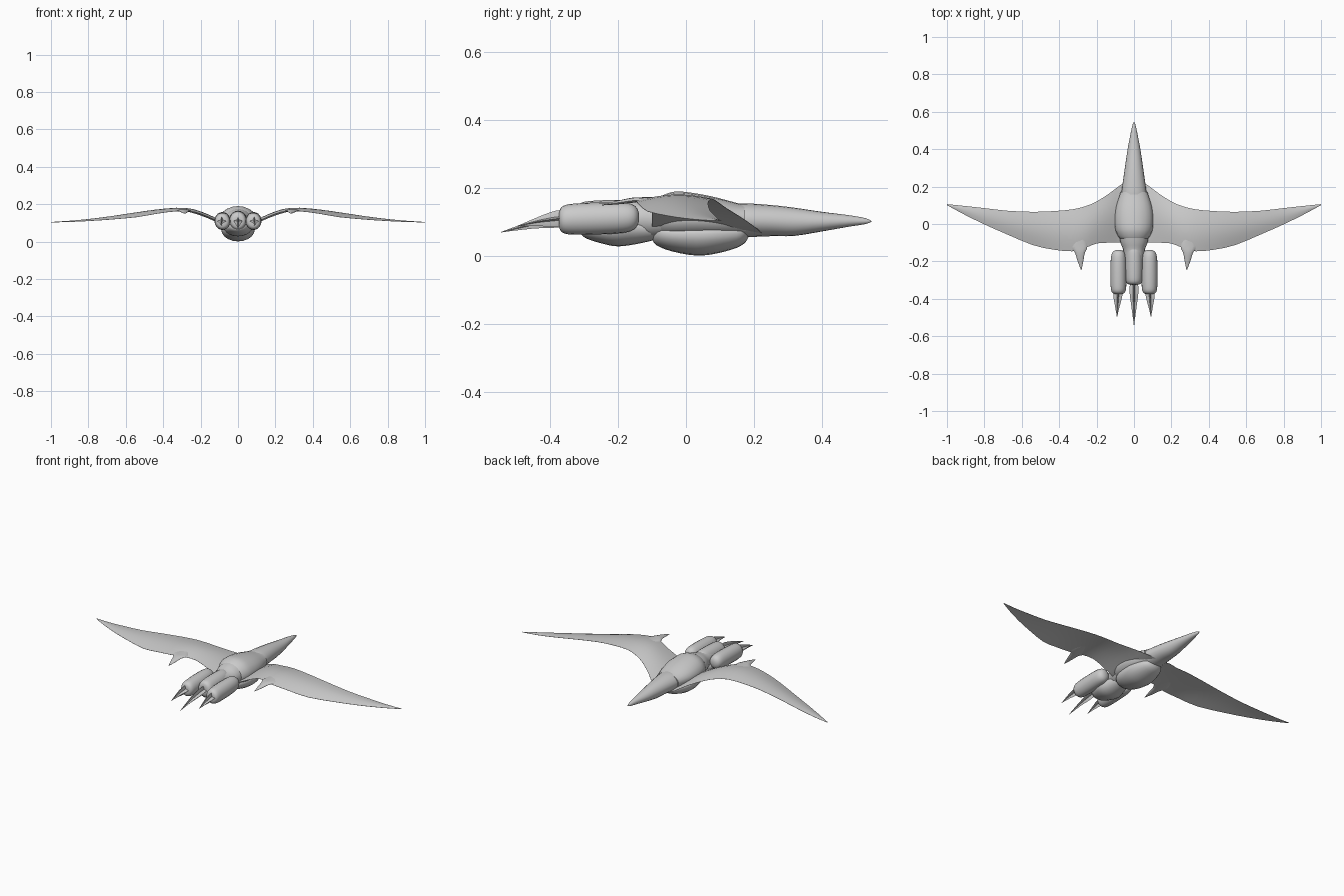
import bpy, bmesh, math


def finish(name, bm, mirror=False):
    bmesh.ops.recalc_face_normals(bm, faces=bm.faces)
    me = bpy.data.meshes.new(name)
    bm.to_mesh(me)
    bm.free()
    for p in me.polygons:
        p.use_smooth = True
    me.set_sharp_from_angle(angle=math.radians(40))
    ob = bpy.data.objects.new(name, me)
    bpy.context.collection.objects.link(ob)
    if mirror:
        ob.modifiers.new("Mirror", 'MIRROR')
    return ob


def resample(rows, steps):
    """Catmull-Rom interpolation of stations."""
    out = []
    for i in range(len(rows) - 1):
        a, b, c, d = (rows[max(0, min(len(rows) - 1, i + k))] for k in (-1, 0, 1, 2))
        for s in range(steps):
            t = s / steps
            out.append([q + 0.5 * t * (r - p + t * (2*p - 5*q + 4*r - s4 + t * (3*(q - r) + s4 - p)))
                        for p, q, r, s4 in zip(a, b, c, d)])
    out.append(list(rows[-1]))
    return out


def skin(bm, rings):
    vs = [[bm.verts.new(p) for p in r] for r in rings]
    n = len(vs[0])
    for a, b in zip(vs, vs[1:]):
        for i in range(n):
            bm.faces.new((a[i], a[(i + 1) % n], b[(i + 1) % n], b[i]))
    bm.faces.new(vs[0])
    bm.faces.new(vs[-1])


def loft(name, rows, n=20, mirror=False, steps=3):
    """Rows: y, x centre, z centre, half width, height up, height down."""
    bm = bmesh.new()
    rings = []
    for y, x, z, w, up, dn in resample(rows, steps):
        ring = []
        for k in range(n):
            c, s = math.cos(2 * math.pi * k / n), math.sin(2 * math.pi * k / n)
            ring.append((x + max(w, .0008) * c, y, z + max(up if s > 0 else dn, .0008) * s))
        rings.append(ring)
    skin(bm, rings)
    return finish(name, bm, mirror)


# long beak-like nose
loft("nose", [(.14, 0, .105, .066, .048, .05), (.175, 0, .105, .066, .05, .05),
              (.25, 0, .103, .056, .047, .045), (.32, 0, .1, .046, .042, .041),
              (.40, 0, .1, .034, .03, .028), (.48, 0, .102, .019, .018, .016),
              (.53, 0, .102, .008, .009, .008), (.547, 0, .102, .001, .001, .001)])

# upper shell of the body
loft("back_shell", [(-.08, 0, .11, .07, .06, .05), (-.07, 0, .11, .082, .068, .055),
                    (-.03, 0, .11, .1, .08, .06), (.03, 0, .11, .104, .074, .06),
                    (.09, 0, .11, .096, .062, .06), (.15, 0, .11, .078, .046, .055),
                    (.172, 0, .11, .072, .042, .05)])

# rounded keel under the body
loft("belly", [(-.1, 0, .06, .02, .01, .012), (-.085, 0, .065, .055, .03, .035),
               (-.04, 0, .065, .08, .03, .052), (.03, 0, .065, .09, .03, .064),
               (.09, 0, .065, .085, .03, .058), (.15, 0, .065, .063, .025, .041),
               (.175, 0, .065, .04, .02, .025), (.185, 0, .065, .01, .01, .008)])

# waist joining the body to the engines
loft("waist", [(-.19, 0, .11, .05, .05, .05), (-.14, 0, .11, .057, .05, .055),
               (-.1, 0, .11, .072, .06, .06), (-.06, 0, .11, .078, .068, .06)])

# under-tail pod
loft("tail_pod", [(-.31, 0, .08, .02, .02, .015), (-.295, 0, .08, .045, .03, .028),
                  (-.25, 0, .08, .07, .03, .043), (-.2, 0, .08, .078, .03, .052),
                  (-.14, 0, .08, .06, .03, .044), (-.08, 0, .08, .045, .03, .03)])


def engine(name, x, y0, y1, z0, z1, r, h, mirror):
    prof = [(0, .2), (.012, .6), (.06, .86), (.18, .97), (.5, 1), (.8, .95), (.93, .78), (.985, .45), (1, .1)]
    loft(name, [(y0 + (y1 - y0) * t, x, z0 + (z1 - z0) * t, r * k, h * k, h * k)
                for t, k in prof], 20, mirror)


engine("side_engine", .083, -.375, -.138, .107, .114, .043, .047, True)
engine("centre_engine", 0, -.325, -.11, .11, .116, .047, .052, False)

# drooping tail spikes with a crossed-fin section
def spike(name, x, y0, y1, z0, z1, w, mirror):
    for tag, a, b in (("flat", w, w * .3), ("upright", w * .3, w)):
        loft(name + "_" + tag, [(y0 + (y1 - y0) * t, x + (.006 * t if x else 0),
                                 z0 + (z1 - z0) * t ** 1.6, a * k, b * k, b * k)
                                for t, k in ((0, .8), (.25, 1), (.6, .55), (1, .02))], 4, mirror)


spike("centre_spike", 0, -.3, -.545, .113, .07, .024, False)
spike("side_spike", .085, -.345, -.497, .112, .088, .024, True)

# wings: x, leading y, trailing y, leading z, trailing z, thickness
stations = [(.03, .225, -.1, .065, .08, .012), (.07, .21, -.1, .08, .088, .012),
            (.13, .165, -.1, .112, .118, .012), (.2, .12, -.104, .14, .148, .012),
            (.26, .095, -.128, .158, .162, .012), (.33, .078, -.146, .168, .162, .011),
            (.43, .069, -.137, .164, .15, .01), (.54, .065, -.113, .153, .131, .009),
            (.68, .071, -.055, .133, .118, .006), (.8, .085, -.002, .118, .11, .004),
            (.91, .097, .052, .107, .105, .003), (1, .106, .101, .103, .103, .001)]
bm = bmesh.new()
rings = []
N = 8
for x, yl, yt, zl, zt, th in resample(stations, 2):
    top, bot = [], []
    for k in range(N + 1):
        t = k / N
        y, z = yl + (yt - yl) * t, zl + (zt - zl) * t
        bow = math.sin(math.pi * t)
        top.append((x, y, z + bow * th * 1.4 + .0005))
        bot.append((x, y, z + bow * th * .3 - .0005))
    rings.append(top + bot[::-1])
skin(bm, rings)
finish("wing", bm, True)

# small claw on each trailing edge
loft("wing_claw", [(-.247, .282, .15, .001, .001, .001), (-.2, .286, .157, .015, .006, .005),
                   (-.155, .289, .163, .026, .009, .006), (-.12, .292, .165, .042, .008, .004),
                   (-.05, .295, .17, .02, .006, .003)], 12, True)
